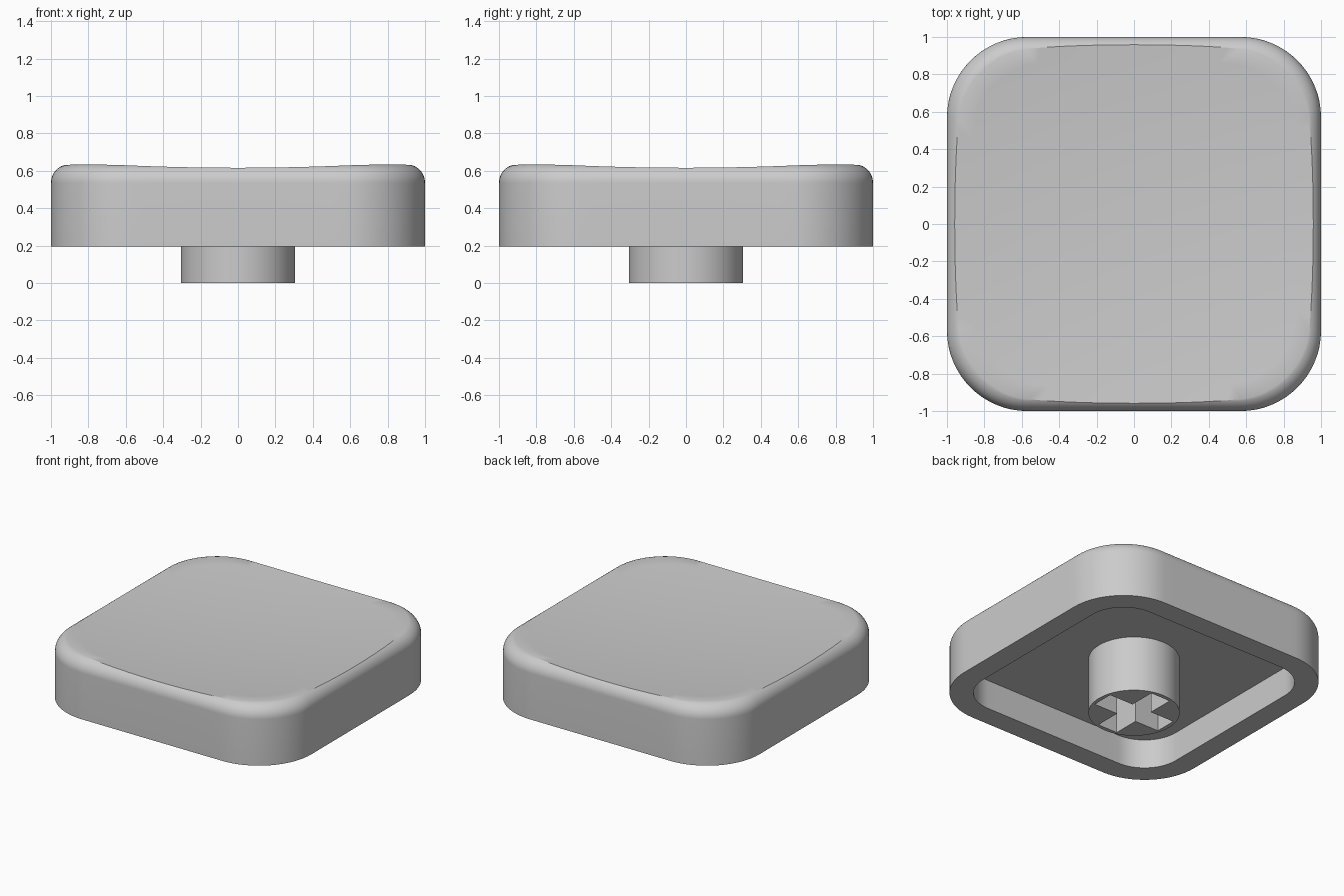
import bpy, bmesh, math
from mathutils import Vector

cube = bpy.data.objects.get("Cube")
if cube:
    bpy.data.objects.remove(cube)

grey = bpy.data.materials.new("light_grey")
grey.use_nodes = True
grey.diffuse_color = (0.6, 0.6, 0.6, 1)
grey.node_tree.nodes["Principled BSDF"].inputs["Base Color"].default_value = (0.6, 0.6, 0.6, 1)

BOTTOM, SHOULDER, FILLET = 0.195, 0.535, 0.1
CEILING, WALL, CORNER = 0.41, 0.16, 0.43
ARC, SIDE = 16, 16          # segments per corner and per straight side


def dish(p):
    """Height of the hollowed top."""
    return 0.577 + 0.0426 * (p.x ** 2 + p.y ** 2)


def outline():
    """Points and outward normals around the rounded square."""
    flat = 1 - CORNER
    result = []
    for q in range(4):
        a0 = q * math.pi / 2
        centre = Vector((math.cos(a0) - math.sin(a0), math.sin(a0) + math.cos(a0))) * flat
        for i in range(ARC + 1):
            a = a0 + i / ARC * math.pi / 2
            n = Vector((math.cos(a), math.sin(a)))
            result.append((centre + n * CORNER, n))
        # straight side after this corner
        along = Vector((-n.y, n.x)) * 2 * flat
        start = result[-1][0]
        for i in range(1, SIDE):
            result.append((start + along * i / SIDE, n))
    return result


def edge_angle(p, n):
    """Angle at which the rounded shoulder meets the dish."""
    low, high = 0, math.pi / 2
    for _ in range(25):
        mid = (low + high) / 2
        q = p - n * FILLET * (1 - math.cos(mid))
        if SHOULDER + FILLET * math.sin(mid) < dish(q):
            low = mid
        else:
            high = mid
    return low


def finish(obj):
    obj.data.materials.append(grey)
    bpy.ops.object.select_all(action='DESELECT')
    obj.select_set(True)
    bpy.context.view_layer.objects.active = obj
    bpy.ops.object.shade_smooth_by_angle(angle=math.radians(30))


# Cap shell: rings from the cavity ceiling, over the rim, up to the dished top
points = outline()
rings = [[(*(p - n * WALL), z) for p, n in points] for z in (CEILING, BOTTOM)]
rings.append([(*p, BOTTOM) for p, n in points])
angles = [edge_angle(p, n) for p, n in points]
STEPS = 10
for s in range(STEPS + 1):
    ring = []
    for (p, n), top in zip(points, angles):
        t = top * s / STEPS
        ring.append((*(p - n * FILLET * (1 - math.cos(t))), SHOULDER + FILLET * math.sin(t)))
    rings.append(ring)
rim = [Vector(co[:2]) for co in rings[-1]]
for s in range(11, 0, -1):
    rings.append([(*(p * s / 12), dish(p * s / 12)) for p in rim])

bm = bmesh.new()
loops = [[bm.verts.new(co) for co in ring] for ring in rings]
count = len(points)
for a, b in zip(loops, loops[1:]):
    for i in range(count):
        j = (i + 1) % count
        bm.faces.new((a[i], a[j], b[j], b[i]))
bm.faces.new(loops[0])
centre = bm.verts.new((0, 0, dish(Vector((0, 0)))))
for i in range(count):
    bm.faces.new((loops[-1][i], loops[-1][(i + 1) % count], centre))
bmesh.ops.recalc_face_normals(bm, faces=bm.faces)
mesh = bpy.data.meshes.new("cap_shell")
bm.to_mesh(mesh)
bm.free()
shell = bpy.data.objects.new("cap_shell", mesh)
bpy.context.collection.objects.link(shell)
finish(shell)

# Stem with a cross-shaped socket in its underside
STEM_TOP, SOCKET = 0.42, 0.32
bpy.ops.mesh.primitive_cylinder_add(vertices=64, radius=0.305, depth=STEM_TOP,
                                    location=(0, 0, STEM_TOP / 2))
stem = bpy.context.object
stem.name = "stem"
for name, size in (("socket_cutter_x", (0.55, 0.16)), ("socket_cutter_y", (0.16, 0.55))):
    bpy.ops.mesh.primitive_cube_add(size=1, location=(0, 0, 0))
    cutter = bpy.context.object
    cutter.name = name
    cutter.scale = (*size, 2 * SOCKET)
    cutter.hide_render = True
    bpy.context.view_layer.objects.active = stem
    cut = stem.modifiers.new("socket", 'BOOLEAN')
    cut.operation = 'DIFFERENCE'
    cut.solver = 'EXACT'
    cut.object = cutter
    bpy.ops.object.modifier_apply(modifier=cut.name)
    bpy.data.objects.remove(cutter)
finish(stem)
